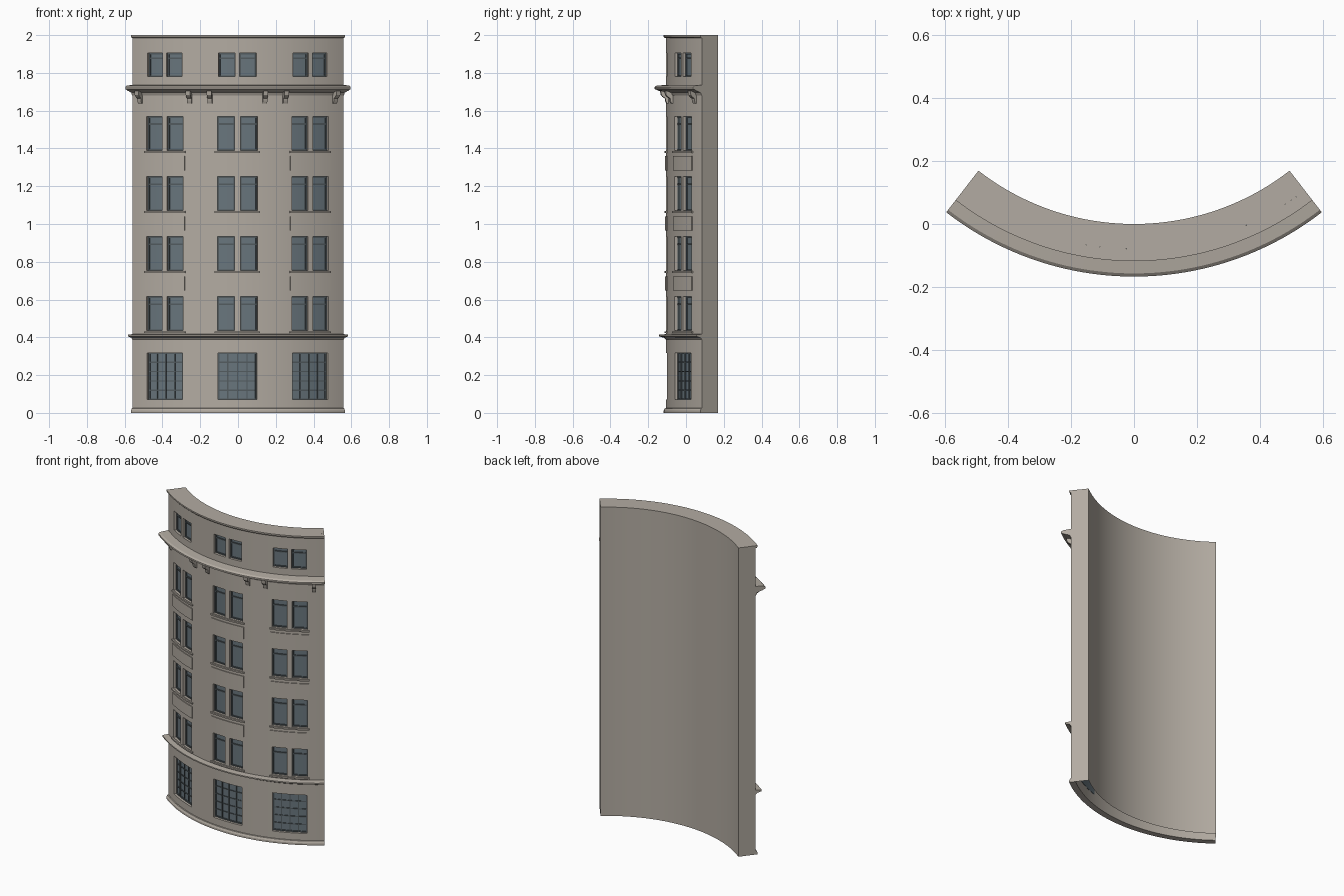
import bpy, bmesh
from math import sin, cos, radians, ceil

cube = bpy.data.objects.get("Cube")
if cube:
    bpy.data.objects.remove(cube, do_unlink=True)

CY = 0.806                        # centre of the curve on the y axis
END = 37.8                        # half angle of the wall
INNER, SEAM, WALL = 0.806, 0.885, 0.912
SHIFT = -0.2
BAYS = [b + SHIFT for b in (-25.1, 0, 25.1)]


def material(name, color):
    m = bpy.data.materials.new(name)
    m.use_nodes = True
    m.diffuse_color = (*color, 1)
    m.node_tree.nodes["Principled BSDF"].inputs["Base Color"].default_value = (*color, 1)
    return m


STONE = material("warm grey stone", (0.45, 0.41, 0.36))
GLASS = material("slate glass", (0.14, 0.18, 0.205))
FRAME = material("dark window frame", (0.085, 0.105, 0.115))


def polar(r, a, z):
    return (r * sin(radians(a)), CY - r * cos(radians(a)), z)


def finish(bm, name, mat):
    bmesh.ops.recalc_face_normals(bm, faces=bm.faces)
    mesh = bpy.data.meshes.new(name)
    bm.to_mesh(mesh)
    bm.free()
    mesh.materials.append(mat)
    ob = bpy.data.objects.new(name, mesh)
    bpy.context.collection.objects.link(ob)
    bpy.ops.object.select_all(action='DESELECT')
    ob.select_set(True)
    bpy.context.view_layer.objects.active = ob
    bpy.ops.object.shade_smooth_by_angle(angle=radians(25))
    return ob


def sweep(bm, profile, a0, a1, step=1.5):
    """Carry a closed (radius, z) profile along the arc and cap its ends."""
    n = max(1, ceil((a1 - a0) / step))
    rings = [[bm.verts.new(polar(r, a0 + (a1 - a0) * i / n, z)) for r, z in profile]
             for i in range(n + 1)]
    k = len(profile)
    for p, q in zip(rings, rings[1:]):
        for j in range(k):
            bm.faces.new((p[j], p[(j + 1) % k], q[(j + 1) % k], q[j]))
    bm.faces.new(rings[0])
    bm.faces.new(rings[-1])


def box(bm, a0, a1, r0, r1, z0, z1):
    sweep(bm, [(r0, z0), (r1, z0), (r1, z1), (r0, z1)], a0, a1)


def band(name, profile):
    bm = bmesh.new()
    sweep(bm, profile, -END, END)
    finish(bm, name, STONE)


# Window openings: (start angle, end angle, bottom, top, kind)
FLOORS = [0.435 + 0.318 * i for i in range(4)]
openings = []
for bay in BAYS:
    openings.append((bay - 6.5, bay + 6.5, 0.07, 0.318, "grid"))
    for side in (-1, 1):
        for z in FLOORS:
            a, b = sorted((bay + side * 0.95, bay + side * 6.7))
            openings.append((a, b, z, z + 0.18, "sash"))
        a, b = sorted((bay + side * 0.75, bay + side * 6.3))
        openings.append((a, b, 1.78, 1.905, "sash"))

# Facade skin: a curved grid with the openings left out, thickened inward
angles = {-END, END}
heights = {0, 2}
for a0, a1, z0, z1, kind in openings:
    angles |= {a0, a1}
    heights |= {z0, z1}
fine = []
ordered = sorted(angles)
for a, b in zip(ordered, ordered[1:]):
    n = max(1, ceil((b - a) / 1.5))
    fine += [a + (b - a) * i / n for i in range(n)]
fine.append(END)
levels = sorted(heights)


def is_open(a, z):
    return any(o[0] < a < o[1] and o[2] < z < o[3] for o in openings)


bm = bmesh.new()
grid = [[bm.verts.new(polar(WALL, a, z)) for z in levels] for a in fine]
for i in range(len(fine) - 1):
    for j in range(len(levels) - 1):
        if not is_open((fine[i] + fine[i + 1]) / 2, (levels[j] + levels[j + 1]) / 2):
            bm.faces.new((grid[i][j], grid[i + 1][j], grid[i + 1][j + 1], grid[i][j + 1]))
skin = bmesh.ops.extrude_face_region(bm, geom=bm.faces[:], use_keep_orig=True)
for v in skin["geom"]:
    if isinstance(v, bmesh.types.BMVert):
        v.co.x *= SEAM / WALL
        v.co.y = CY + (v.co.y - CY) * SEAM / WALL
bmesh.ops.delete(bm, geom=[v for v in bm.verts if not v.link_faces], context='VERTS')
finish(bm, "facade_wall", STONE)

# Backing wall, hollow and open underneath
bm = bmesh.new()
box(bm, -END, END, INNER, SEAM, 0, 2)
bmesh.ops.recalc_face_normals(bm, faces=bm.faces)
bmesh.ops.delete(bm, geom=[f for f in bm.faces if f.normal.z < -0.9], context='FACES_ONLY')
finish(bm, "backing_wall", STONE)

# Glass panes and window frames
glass, frames = bmesh.new(), bmesh.new()
for a0, a1, z0, z1, kind in openings:
    box(glass, a0, a1, SEAM - 0.002, SEAM + 0.006, z0, z1)
    r0, r1 = SEAM, SEAM + 0.012
    t, w = 0.007, 0.45
    box(frames, a0, a0 + w, r0, r1, z0, z1)
    box(frames, a1 - w, a1, r0, r1, z0, z1)
    box(frames, a0 + w, a1 - w, r0, r1, z0, z0 + t)
    box(frames, a0 + w, a1 - w, r0, r1, z1 - t, z1)
    if kind == "sash":
        zt = z1 - 0.22 * (z1 - z0)
        box(frames, a0 + w, a1 - w, r0, r1, zt - 0.004, zt + 0.004)
    else:
        for i in range(1, 4):
            a = a0 + (a1 - a0) * i / 4
            box(frames, a - 0.2, a + 0.2, r0, r1, z0, z1)
        for i in range(1, 5):
            z = z0 + (z1 - z0) * i / 5
            box(frames, a0 + w, a1 - w, r0, r1 - 0.002, z - 0.003, z + 0.003)
finish(glass, "window_glass", GLASS)
finish(frames, "window_frames", FRAME)

# Sills under each pair of windows, raised panels below the upper three floors
sills, panels = bmesh.new(), bmesh.new()
for bay in BAYS:
    for i, z in enumerate(FLOORS):
        box(sills, bay - 7.5, bay + 7.5, WALL - 0.01, WALL + 0.009, z - 0.012, z - 0.003)
        if i:
            box(panels, bay - 7.3, bay + 7.3, WALL - 0.01, WALL + 0.005, z - 0.105, z - 0.03)
finish(sills, "window_sills", STONE)
finish(panels, "spandrel_panels", STONE)

# Horizontal mouldings
band("base_plinth", [(0.9, 0), (0.924, 0), (0.924, 0.012), (0.918, 0.024), (0.9, 0.028)])
band("top_lip", [(0.9, 1.985), (0.918, 1.985), (0.924, 1.991), (0.924, 2), (0.9, 2)])
band("lower_cornice", [(0.9, 0.385), (0.914, 0.388), (0.922, 0.398), (0.936, 0.401),
                       (0.949, 0.406), (0.949, 0.414), (0.9, 0.418)])
band("main_cornice", [(0.9, 1.675), (0.915, 1.68), (0.922, 1.695), (0.94, 1.702),
                      (0.955, 1.706), (0.963, 1.712), (0.973, 1.714), (0.973, 1.724),
                      (0.963, 1.732), (0.9, 1.738)])

# Scrolled brackets under the main cornice
bm = bmesh.new()
for bay in BAYS:
    for side in (-1, 1):
        a = bay + side * 9.1
        sweep(bm, [(0.9, 1.637), (0.919, 1.637), (0.926, 1.65), (0.928, 1.665),
                   (0.94, 1.672), (0.95, 1.684), (0.953, 1.704), (0.9, 1.704)],
              a - 0.75, a + 0.75)
finish(bm, "cornice_brackets", STONE)
